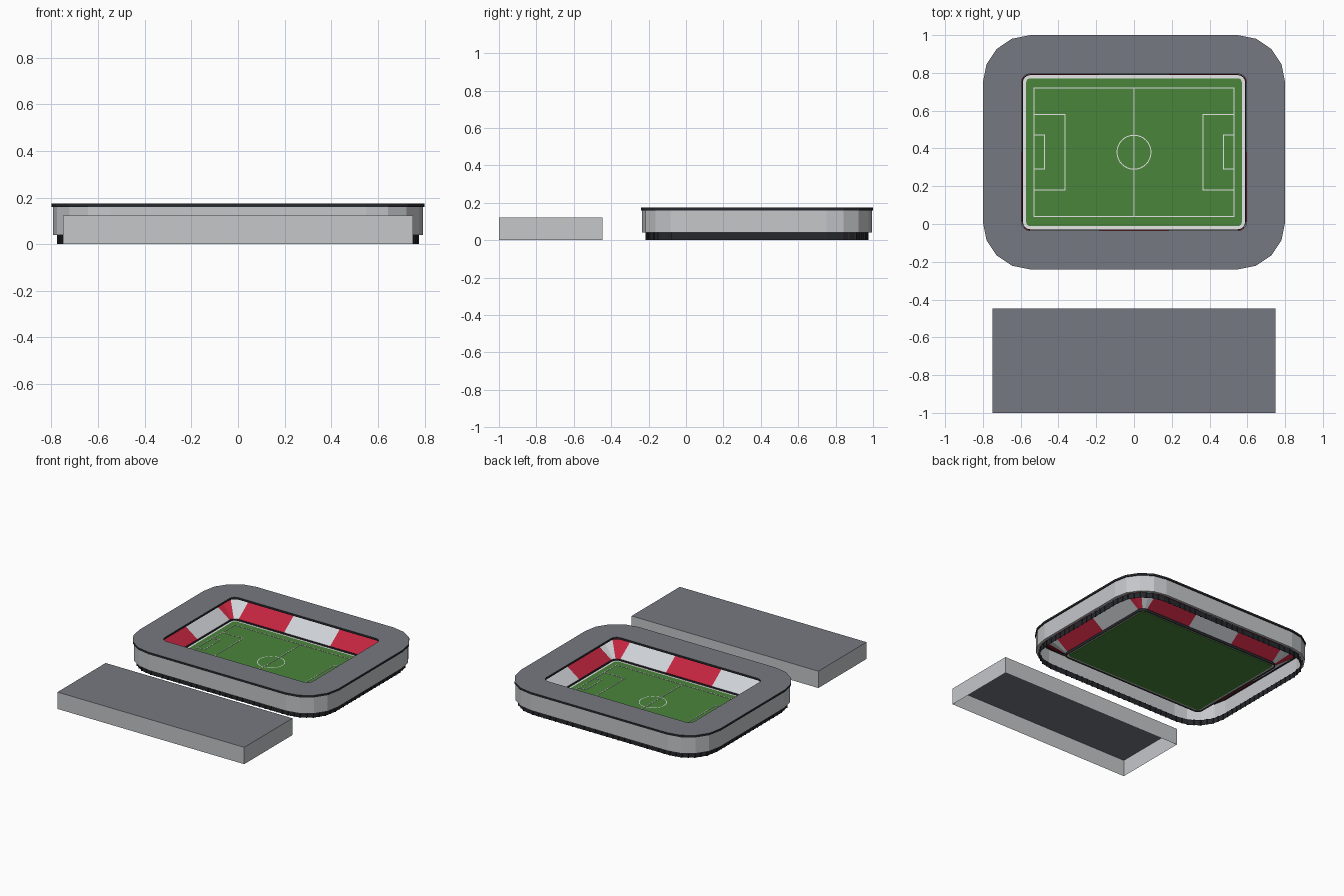
import bpy, bmesh, math
from mathutils import Vector

if "Cube" in bpy.data.objects:
    bpy.data.objects.remove(bpy.data.objects["Cube"])

CY = 0.38  # arena centre along y


def material(name, rgb):
    m = bpy.data.materials.new(name)
    m.diffuse_color = (*rgb, 1)
    m.use_nodes = True
    m.node_tree.nodes["Principled BSDF"].inputs["Base Color"].default_value = m.diffuse_color
    return m


ROOF = material("roof_grey", (0.18, 0.19, 0.22))
WALL = material("wall_light_grey", (0.56, 0.57, 0.59))
DARK = material("dark_trim", (0.02, 0.021, 0.025))
RED = material("seat_red", (0.54, 0.018, 0.048))
PALE = material("seat_pale_grey", (0.62, 0.64, 0.67))
GRASS = material("grass_green", (0.07, 0.235, 0.044))
WHITE = material("line_white", (0.88, 0.88, 0.88))


def finish(name, bm, mats):
    me = bpy.data.meshes.new(name)
    bm.to_mesh(me)
    bm.free()
    for m in mats:
        me.materials.append(m)
    ob = bpy.data.objects.new(name, me)
    bpy.context.collection.objects.link(ob)
    return ob


def loop(d):
    """Rounded rectangle, inset by d from the roof edge, split into seat blocks."""
    hx, hy, r = 0.8 - d, 0.62 - d, max(0.25 - d, 0.02)
    pts = []

    def corner(sx, sy, start):
        for k in range(5):
            a = math.radians(start + 22.5 * k)
            pts.append((sx * (hx - r) + r * math.cos(a), CY + sy * (hy - r) + r * math.sin(a)))

    corner(1, 1, 0)
    pts.extend([(0.185, CY + hy), (-0.185, CY + hy)])
    corner(-1, 1, 90)
    pts.append((-hx, CY))
    corner(-1, -1, 180)
    pts.extend([(-0.185, CY - hy), (0.185, CY - hy)])
    corner(1, -1, 270)
    pts.append((hx, CY))
    return pts


def ring(name, profile, mats, closed=False, rule=None):
    """Sweep a profile of (inset, height) points around the arena."""
    bm = bmesh.new()
    rows = [[bm.verts.new((x, y, z)) for x, y in loop(d)] for d, z in profile]
    n = len(rows[0])
    for j in range(len(rows) if closed else len(rows) - 1):
        a, b = rows[j], rows[(j + 1) % len(rows)]
        for i in range(n):
            k = (i + 1) % n
            f = bm.faces.new((a[i], a[k], b[k], b[i]))
            f.material_index = rule(j, i) if rule else 0
    return finish(name, bm, mats)


def slab(name, d, z0, z1, mat):
    """Solid filled plate with the arena outline."""
    bm = bmesh.new()
    f = bm.faces.new([bm.verts.new((x, y, z0)) for x, y in loop(d)])
    top = bmesh.ops.extrude_face_region(bm, geom=[f])["geom"]
    bmesh.ops.translate(bm, vec=(0, 0, z1 - z0), verts=[v for v in top if isinstance(v, bmesh.types.BMVert)])
    bmesh.ops.recalc_face_normals(bm, faces=bm.faces)
    return finish(name, bm, [mat])


def add_box(bm, x0, x1, y0, y1, z0, z1):
    vs = bmesh.ops.create_cube(bm, size=1)["verts"]
    for v in vs:
        v.co = Vector((x1 if v.co.x > 0 else x0, y1 if v.co.y > 0 else y0, z1 if v.co.z > 0 else z0))


# Roof: grey top, dark fascias and soffit
ring("roof", [(0, 0.16), (0, 0.175), (0.205, 0.175), (0.205, 0.16)], [DARK, ROOF],
     closed=True, rule=lambda j, i: 1 if j == 1 else 0)

# Facade with a short lip underneath
ring("facade", [(0.025, 0.04), (0.006, 0.04), (0.006, 0.16)], [WALL],
     rule=None)

# Recessed ground-level concourse and its posts
ring("concourse", [(0.028, 0.0), (0.028, 0.04)], [DARK])
bm = bmesh.new()
outline = loop(0.028)
for i, p in enumerate(outline):
    a, b = Vector(p), Vector(outline[(i + 1) % len(outline)])
    steps = max(1, round((b - a).length / 0.045))
    for s in range(steps):
        c = a.lerp(b, s / steps)
        add_box(bm, c.x - 0.004, c.x + 0.004, c.y - 0.004, c.y + 0.004, 0, 0.04)
finish("concourse_posts", bm, [DARK])

# Seating bowl: blocks alternate red and pale all the way round
blocks = []
for g, size in enumerate([2, 2, 1, 1, 1, 2, 2, 1, 1, 2, 2, 1, 1, 1, 2, 2, 1, 1]):
    blocks += [g % 2] * size
ring("seating_bowl", [(0.03, 0.15), (0.208, 0.02)], [RED, PALE], rule=lambda j, i: blocks[i])

# Low barrier between seats and pitch
ring("pitch_barrier", [(0.208, 0.0), (0.208, 0.02), (0.212, 0.02), (0.212, 0.0)], [DARK], closed=True)

# White surround and grass
ring("pitch_surround", [(0.212, 0.009), (0.23, 0.009)], [WHITE])
slab("pitch", 0.229, 0.004, 0.011, GRASS)

# Pitch markings
bm = bmesh.new()
W, Z0, Z1 = 0.0025, 0.010, 0.013


def line(x0, y0, x1, y1):
    add_box(bm, min(x0, x1) - W, max(x0, x1) + W, CY + min(y0, y1) - W, CY + max(y0, y1) + W, Z0, Z1)


line(0, -0.34, 0, 0.34)
for s in (-1, 1):
    line(-0.53, s * 0.34, 0.53, s * 0.34)
    line(s * 0.53, -0.34, s * 0.53, 0.34)
    for depth, half in ((0.165, 0.2), (0.055, 0.09)):
        inner = s * (0.53 - depth)
        line(inner, -half, inner, half)
        for t in (-half, half):
            line(s * 0.53, t, inner, t)
finish("pitch_lines", bm, [WHITE])

# Centre circle
bm = bmesh.new()
rows = [[bm.verts.new((r * math.cos(k * math.tau / 32), CY + r * math.sin(k * math.tau / 32), Z1))
         for k in range(32)] for r in (0.09 - W, 0.09 + W)]
for k in range(32):
    m = (k + 1) % 32
    bm.faces.new((rows[0][k], rows[1][k], rows[1][m], rows[0][m]))
finish("centre_circle", bm, [WHITE])

# Separate low building, open underneath
bm = bmesh.new()
add_box(bm, -0.75, 0.75, -1.0, -0.447, 0, 0.122)
bm.normal_update()
bmesh.ops.delete(bm, geom=[f for f in bm.faces if f.normal.z < -0.5], context="FACES_ONLY")
for f in bm.faces:
    f.material_index = 1 if f.normal.z > 0.5 else 0
finish("annex_building", bm, [WALL, ROOF])
